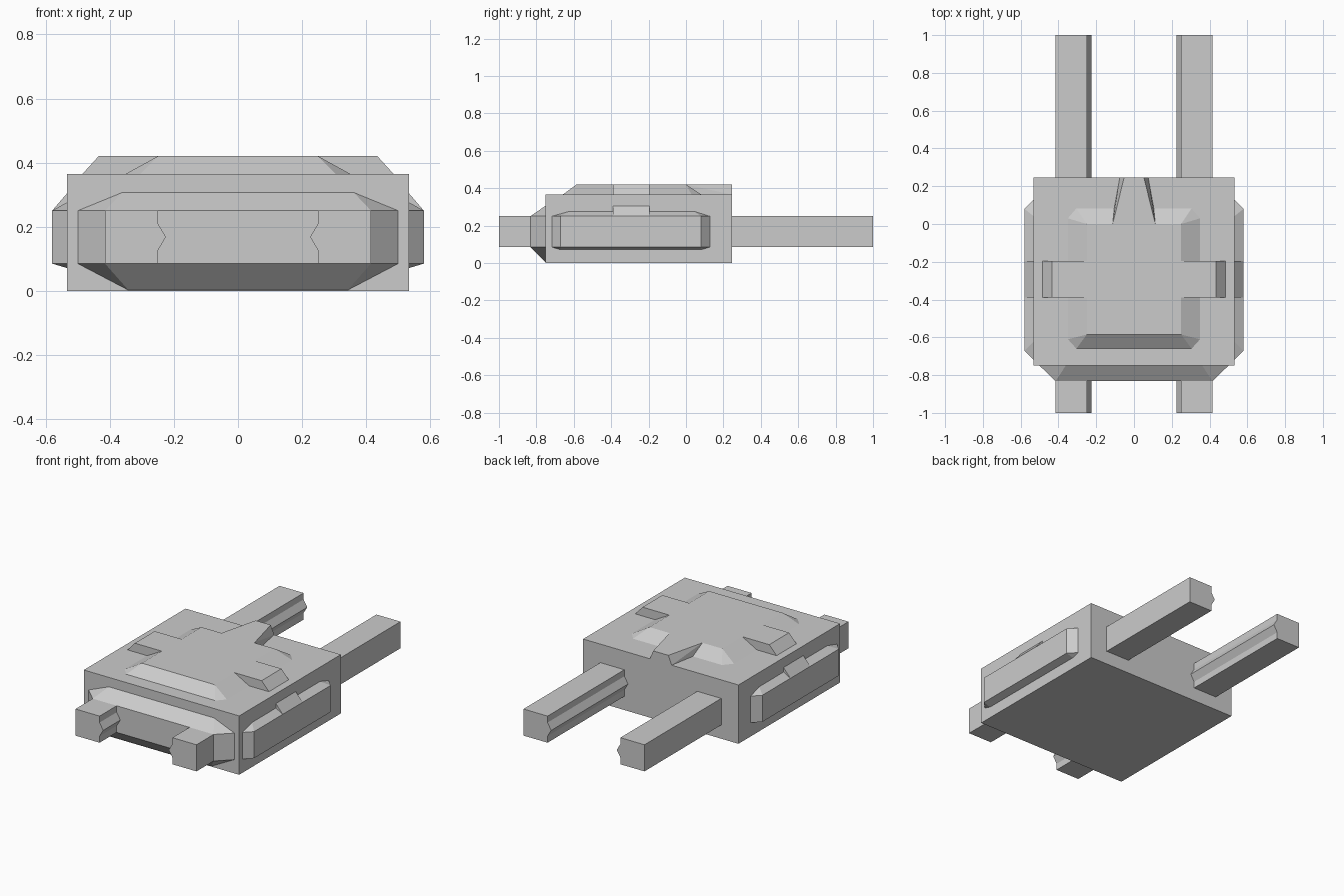
import bpy, bmesh

if "Cube" in bpy.data.objects:
    bpy.data.objects.remove(bpy.data.objects["Cube"])


def hull(name, pts):
    """Convex solid around a handful of points."""
    bm = bmesh.new()
    for p in pts:
        bm.verts.new(p)
    res = bmesh.ops.convex_hull(bm, input=bm.verts[:])
    loose = {v for v in bm.verts if not v.link_faces}
    bmesh.ops.delete(bm, geom=list(loose), context='VERTS')
    bmesh.ops.dissolve_limit(bm, angle_limit=0.01, verts=bm.verts[:], edges=bm.edges[:])
    bmesh.ops.recalc_face_normals(bm, faces=bm.faces[:])
    me = bpy.data.meshes.new(name)
    bm.to_mesh(me)
    bm.free()
    ob = bpy.data.objects.new(name, me)
    bpy.context.collection.objects.link(ob)
    return ob


def box(x0, x1, y0, y1, z0, z1):
    return [(x, y, z) for x in (x0, x1) for y in (y0, y1) for z in (z0, z1)]


def both(pts):
    """Points plus their mirror across x = 0."""
    return [(s * x, y, z) for s in (1, -1) for x, y, z in pts]


def mirror(ob):
    ob.modifiers.new("mirror", 'MIRROR')
    return ob


def rail(name, y0, y1):
    """Square bar with a small ridge along its inner side."""
    prof = [(.415, .085), (.415, .25), (.25, .25), (.25, .21),
            (.225, .168), (.25, .126), (.25, .085)]
    bm = bmesh.new()
    face = bm.faces.new([bm.verts.new((x, y0, z)) for x, z in prof])
    ext = bmesh.ops.extrude_face_region(bm, geom=[face], use_keep_orig=True)
    verts = [g for g in ext['geom'] if isinstance(g, bmesh.types.BMVert)]
    bmesh.ops.translate(bm, verts=verts, vec=(0, y1 - y0, 0))
    bmesh.ops.recalc_face_normals(bm, faces=bm.faces[:])
    me = bpy.data.meshes.new(name)
    bm.to_mesh(me)
    bm.free()
    ob = bpy.data.objects.new(name, me)
    bpy.context.collection.objects.link(ob)
    return mirror(ob)


LOW, HIGH = .365, .42          # body top and raised plate top

# Main body
hull("body", box(-.533, .533, -.75, .247, 0, LOW))

# Front panel, chamfered on all four sides
hull("front_panel", both([
    (.415, -.832, .085), (.415, -.832, .25),
    (.502, -.748, .085), (.502, -.748, .25),
    (.36, -.748, .308), (.34, -.748, 0)]))

# Side panels with a wedge at mid length
mirror(hull("side_panel", [
    (.58, -.67, .085), (.58, .08, .085), (.58, -.67, .25), (.58, .08, .25),
    (.53, -.72, .085), (.53, .13, .085), (.53, -.72, .25), (.53, .13, .25),
    (.53, -.67, .07), (.53, .08, .07), (.53, -.62, .278), (.53, .04, .278)]))
mirror(hull("side_wedge", [(x, y, z) for y in (-.39, -.195)
                           for x, z in ((.58, .25), (.53, .25), (.53, .308))]))

# Raised plate on top
hull("top_plate", both([
    (.25, -.585, HIGH), (.25, 0, HIGH),
    (.305, -.66, LOW), (.35, -.61, LOW),
    (.35, .03, LOW), (.305, .083, LOW)]))

# Plate arms reaching sideways
mirror(hull("plate_arm", [(x, y, z) for y in (-.39, -.195)
                          for x, z in ((.25, LOW), (.25, HIGH), (.435, HIGH), (.485, LOW))]))

# Plate tongue tapering to the back edge
hull("plate_tongue", both([
    (.113, 0, HIGH), (.12, 0, LOW),
    (.052, .247, HIGH), (.075, .247, LOW)]))

# Rails at the front and back
rail("front_rail", -1, -.82)
rail("back_rail", .24, 1)
